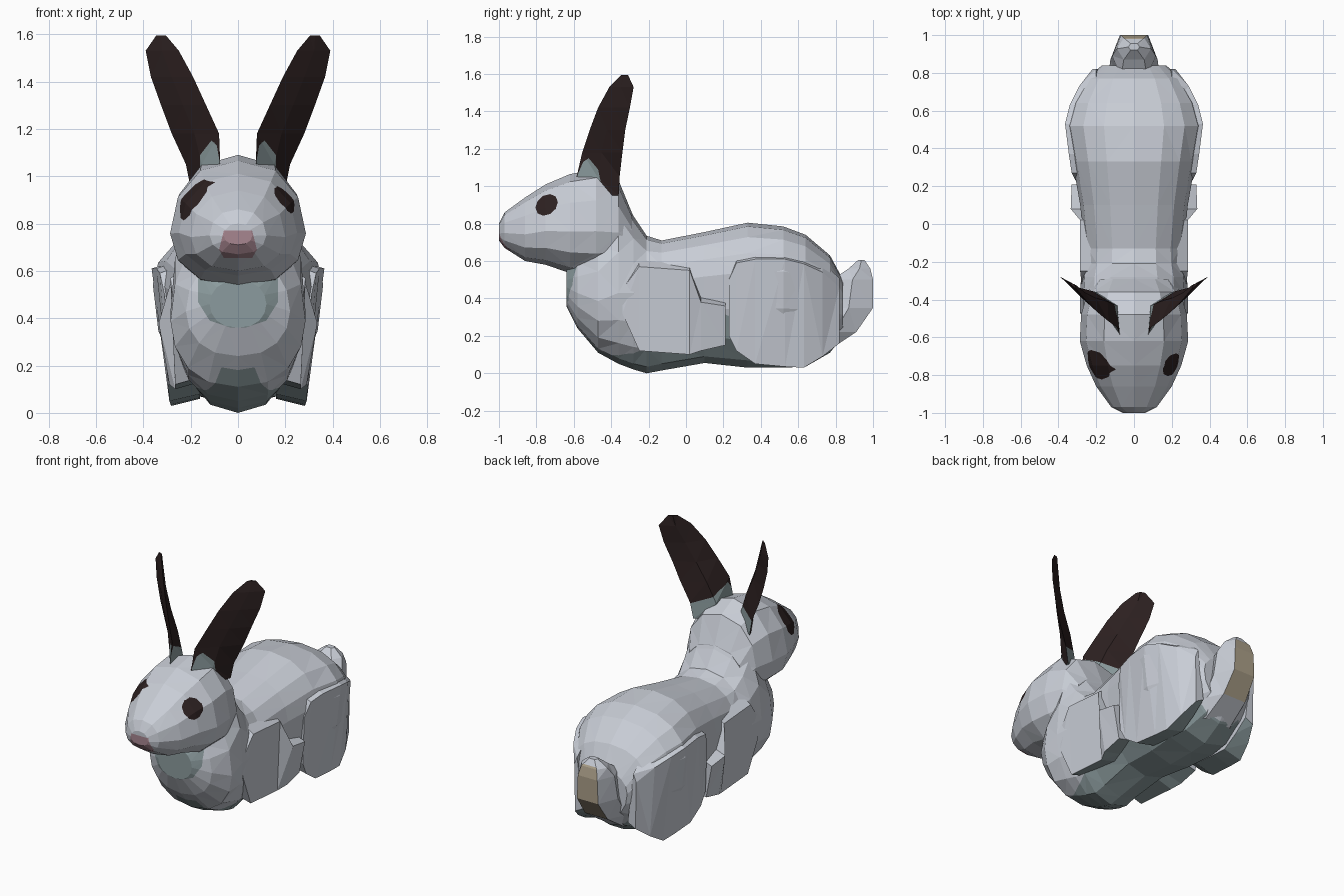
import bpy, bmesh, math
from mathutils import Vector

if "Cube" in bpy.data.objects:
    bpy.data.objects.remove(bpy.data.objects["Cube"])


def material(name, rgb):
    m = bpy.data.materials.new(name)
    m.diffuse_color = (*rgb, 1)
    m.use_nodes = True
    m.node_tree.nodes["Principled BSDF"].inputs["Base Color"].default_value = m.diffuse_color
    return m


FUR, SLATE, DARK, PINK, CREAM = range(5)
MATS = [material("pale_grey_fur", (0.58, 0.61, 0.67)),
        material("slate_fur", (0.26, 0.33, 0.342)),
        material("dark_brown", (0.026, 0.015, 0.015)),
        material("nose_pink", (0.39, 0.24, 0.28)),
        material("tail_cream", (0.41, 0.35, 0.25))]


def loft(rings):
    """Skin a list of closed rings and cap both ends."""
    bm = bmesh.new()
    vs = [[bm.verts.new(p) for p in r] for r in rings]
    n = len(rings[0])
    for a, b in zip(vs, vs[1:]):
        for i in range(n):
            j = (i + 1) % n
            bm.faces.new((a[i], a[j], b[j], b[i]))
    bm.faces.new(vs[0])
    bm.faces.new(vs[-1])
    bmesh.ops.recalc_face_normals(bm, faces=bm.faces)
    bmesh.ops.triangulate(bm, faces=bm.faces)
    return bm


def paint(bm, axes, poly, mat, test):
    """Cut a convex outline (in the two given axes) into the faces passing test."""
    bm.normal_update()
    faces = [f for f in bm.faces if test(f.calc_center_median(), f.normal)]
    mid = sum((Vector(p) for p in poly), Vector((0, 0))) / len(poly)
    for p, q in zip(poly, poly[1:] + poly[:1]):
        p, q = Vector(p), Vector(q)
        d = q - p
        n = Vector((d.y, -d.x)).normalized()
        if n.dot(mid - p) > 0:
            n = -n
        co, no = Vector((0, 0, 0)), Vector((0, 0, 0))
        for k, ax in enumerate(axes):
            co[ax], no[ax] = p[k], n[k]
        if not faces:
            return
        geom = list({v for f in faces for v in f.verts}) + \
            list({e for f in faces for e in f.edges}) + faces
        res = bmesh.ops.bisect_plane(bm, geom=geom, dist=1e-5, plane_co=co, plane_no=no)
        faces = [f for f in res["geom"] if isinstance(f, bmesh.types.BMFace)
                 and (f.calc_center_median() - co).dot(no) < 0]
    for f in faces:
        f.material_index = mat


def finish(bm, name, mirror=False):
    me = bpy.data.meshes.new(name)
    bm.to_mesh(me)
    bm.free()
    for m in MATS:
        me.materials.append(m)
    ob = bpy.data.objects.new(name, me)
    bpy.context.collection.objects.link(ob)
    if mirror:
        ob.modifiers.new("mirror", 'MIRROR').use_mirror_merge = False
    return ob


def oval(y, z0, z1, w, mid, n):
    """Upright egg-shaped ring at depth y, widest at the fraction mid of its height."""
    zc = z0 + (z1 - z0) * mid
    pts = []
    for i in range(n):
        a = 2 * math.pi * i / n
        c, s = math.cos(a), math.sin(a)
        x = math.copysign(abs(c) ** 0.85, c) * w
        pts.append((x, y, zc + s * ((z1 - zc) if s > 0 else (zc - z0))))
    return pts


# Body with chest patch and belly
bm = loft([oval(*s, n=16) for s in [
    (-.64, .36, .56, .12, .5), (-.58, .24, .66, .22, .45), (-.47, .11, .80, .285, .4),
    (-.36, .05, 1.0, .285, .4), (-.28, .02, .84, .28, .5), (-.21, .0, .735, .265, .62),
    (-.13, .015, .71, .26, .68), (.10, .055, .755, .285, .66), (.33, .03, .805, .325, .66),
    (.52, .03, .785, .36, .68), (.64, .035, .74, .325, .7), (.77, .11, .63, .25, .7),
    (.84, .20, .50, .17, .6)]])
paint(bm, (0, 2), [(-.17, .7), (-.17, .47), (-.12, .39), (-.03, .36), (.03, .36), (.12, .39),
                   (.17, .47), (.17, .7)],
      SLATE, lambda c, n: c.y < -.4 and n.y < 0)
paint(bm, (0, 1), [(-.07, -.53), (.07, -.53), (.17, -.3), (.27, 0), (.28, .6), (.14, .78),
                   (-.14, .78), (-.28, .6), (-.27, 0), (-.17, -.3)],
      SLATE, lambda c, n: n.z < -.25)
finish(bm, "body")

# Head with eyes and nose
bm = loft([oval(*s, n=12) for s in [
    (-1.0, .71, .80, .06, .42), (-.97, .67, .86, .12, .42), (-.86, .60, .94, .20, .42),
    (-.75, .58, 1.01, .25, .42), (-.62, .535, 1.065, .287, .42), (-.48, .52, 1.09, .28, .42),
    (-.36, .55, 1.03, .245, .42), (-.29, .58, .86, .20, .42)]])
for side, ry, rz in ((1, .06, .056), (-1, .078, .085)):
    eye = [(-.745 + ry * math.cos(i * math.pi / 5), .9 + rz * math.sin(i * math.pi / 5)
            + .25 * ry * math.cos(i * math.pi / 5)) for i in range(10)]
    paint(bm, (1, 2), eye, DARK, lambda c, n: c.x * side > 0 and n.x * side > .1)
paint(bm, (0, 2), [(-.08, .69), (-.06, .655), (.06, .655), (.08, .69), (.06, .77), (-.06, .77)],
      PINK, lambda c, n: c.y < -.88)
finish(bm, "head")

# Ears: thin leaf running from inner front edge to outer back edge
rings = []
for z, fx, fy, bx, by, t in [(.95, .10, -.57, .20, -.36, .06), (1.05, .075, -.585, .22, -.355, .07),
                             (1.18, .08, -.555, .28, -.34, .055), (1.30, .135, -.515, .325, -.325, .04),
                             (1.42, .19, -.47, .368, -.30, .03), (1.53, .25, -.41, .39, -.28, .025),
                             (1.595, .305, -.345, .345, -.31, .012)]:
    f, b = Vector((fx, fy, z)), Vector((bx, by, z))
    d = b - f
    n = Vector((-d.y, d.x, 0)).normalized()
    m = (f + b) / 2
    rings.append([f, m - n * t * .1, b, m + n * t])
bm = loft(rings)
for f in bm.faces:
    f.material_index = DARK
paint(bm, (1, 2), [(-.59, .9), (-.58, 1.06), (-.55, 1.13), (-.52, 1.15), (-.47, 1.09), (-.43, .9)],
      SLATE, lambda c, n: n.x > 0)
paint(bm, (1, 2), [(-.65, .9), (-.59, 1.08), (-.54, 1.15), (-.46, 1.11), (-.33, 1.03), (-.33, .9)],
      SLATE, lambda c, n: n.x <= 0)
finish(bm, "ears", mirror=True)


# Legs: flat-sided wedges from columns (y, top z, top x, bottom z, bottom x)
def leg(name, columns):
    bm = loft([[(.2, y, zt + .05), (xt, y, zt), (xb, y, zb), (.16, y, zb + .03)]
               for y, zt, xt, zb, xb in columns])
    bm.normal_update()
    for f in bm.faces:
        if f.normal.z < -.7:
            f.material_index = SLATE
    finish(bm, name, mirror=True)


leg("front_legs", [(-.34, .45, .275, .32, .275), (-.25, .57, .285, .12, .265),
                   (.02, .55, .285, .10, .265), (.08, .38, .335, .12, .29),
                   (.21, .36, .33, .15, .29)])
leg("hind_legs", [(.23, .50, .31, .20, .30), (.27, .59, .33, .12, .295), (.37, .61, .345, .05, .29),
                  (.53, .61, .365, .035, .285), (.63, .585, .34, .03, .28),
                  (.73, .54, .29, .09, .255), (.82, .46, .22, .16, .215)])

# Tail, upturned, with a cream back
rings = []
for z, y0, y1, w in [(.12, .58, .76, .15), (.22, .68, .91, .135), (.35, .74, 1.0, .125),
                     (.50, .78, 1.0, .115), (.56, .87, .985, .09), (.605, .92, .955, .03)]:
    ym = (y0 + y1) / 2
    rings.append([(-w * .6, y0, z), (w * .6, y0, z), (w, ym, z), (w * .6, y1, z),
                  (-w * .6, y1, z), (-w, ym, z)])
bm = loft(rings)
paint(bm, (0, 2), [(-.08, .19), (.08, .19), (.08, .5), (.055, .57), (-.055, .57), (-.08, .5)],
      CREAM, lambda c, n: n.y > .6)
finish(bm, "tail")
